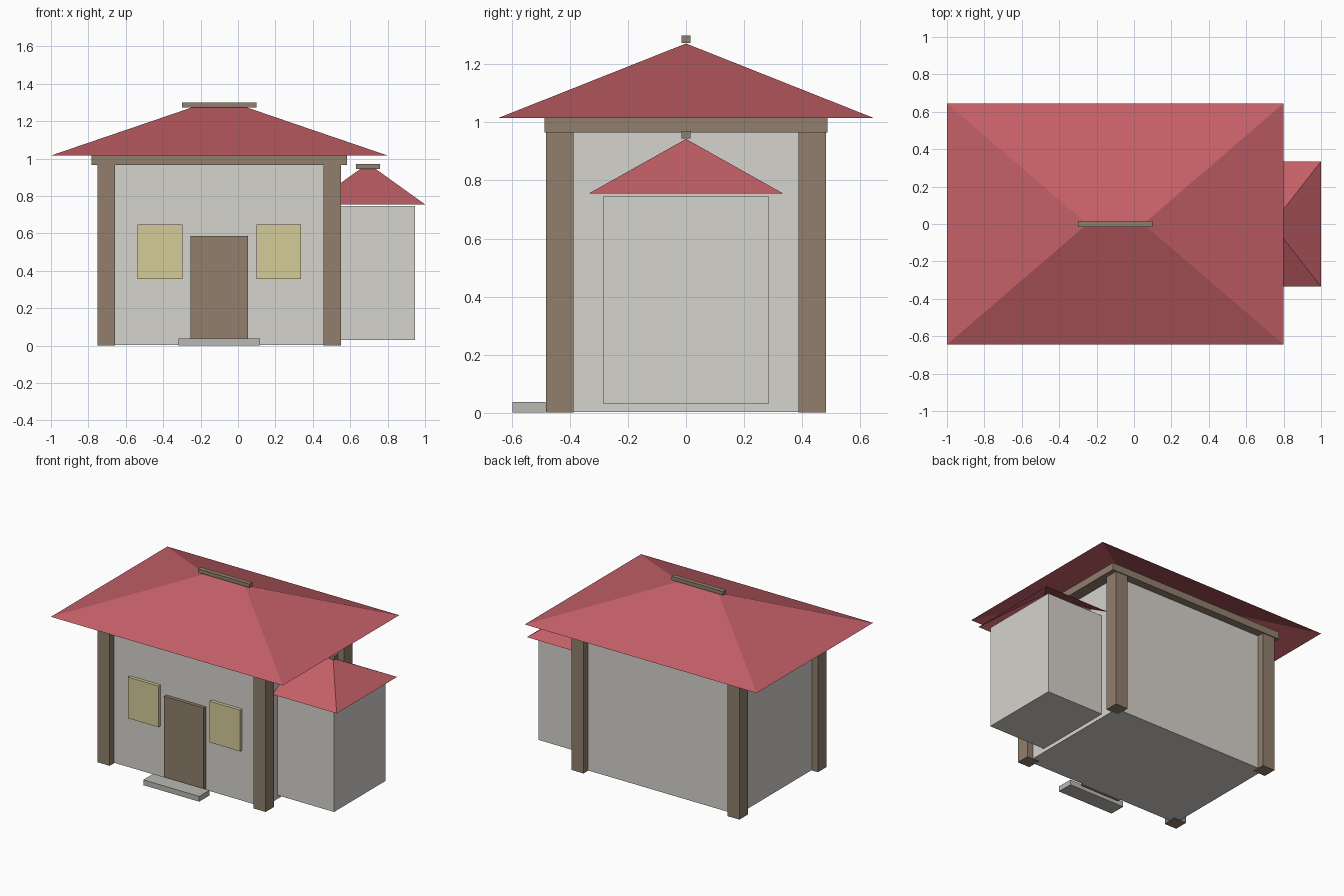
import bpy
import bmesh

cube = bpy.data.objects.get("Cube")
if cube:
    bpy.data.objects.remove(cube, do_unlink=True)


def material(name, rgb):
    """Flat material from 0-255 sRGB values."""
    lin = [((c / 255 + 0.055) / 1.055) ** 2.4 for c in rgb]
    mat = bpy.data.materials.new(name)
    mat.use_nodes = True
    mat.diffuse_color = (*lin, 1)
    bsdf = next(n for n in mat.node_tree.nodes if n.type == 'BSDF_PRINCIPLED')
    bsdf.inputs["Base Color"].default_value = (*lin, 1)
    bsdf.inputs["Roughness"].default_value = 0.9
    return mat


plaster = material("plaster", (214, 211, 205))
wood = material("wood", (145, 127, 109))
tile = material("roof_tile", (196, 96, 103))
glass = material("window_yellow", (213, 204, 153))
stone = material("step_stone", (186, 184, 178))


def finish(name, bm, mat):
    mesh = bpy.data.meshes.new(name)
    bm.to_mesh(mesh)
    bm.free()
    mesh.materials.append(mat)
    obj = bpy.data.objects.new(name, mesh)
    bpy.context.collection.objects.link(obj)
    return obj


def box(name, mat, xs, ys, zs):
    """Box given by its extent along each axis."""
    bm = bmesh.new()
    bmesh.ops.create_cube(bm, size=1)
    for v in bm.verts:
        for i, (low, high) in enumerate((xs, ys, zs)):
            v.co[i] = high if v.co[i] > 0 else low
    return finish(name, bm, mat)


def hip_roof(name, cx, half_x, half_y, half_ridge, z_eave, z_ridge):
    """Open hipped shell: two trapezoids and two triangles."""
    bm = bmesh.new()
    eave = [bm.verts.new((cx + sx * half_x, sy * half_y, z_eave))
            for sx, sy in ((-1, -1), (1, -1), (1, 1), (-1, 1))]
    left, right = [bm.verts.new((cx + s * half_ridge, 0, z_ridge)) for s in (-1, 1)]
    bm.faces.new((eave[0], eave[1], right, left))
    bm.faces.new((eave[1], eave[2], right))
    bm.faces.new((eave[2], eave[3], left, right))
    bm.faces.new((eave[3], eave[0], left))
    return finish(name, bm, tile)


# Main house
cx = -0.1
box("main_walls", plaster, (cx - 0.605, cx + 0.605), (-0.433, 0.433), (0.003, 0.97))
for sx, side in ((-1, "right"), (1, "left")):
    for sy, end in ((-1, "front"), (1, "back")):
        px, py = cx + sx * 0.605, sy * 0.435
        box(f"{end}_{side}_post", wood, (px - 0.047, px + 0.047),
            (py - 0.047, py + 0.047), (0, 0.97))
box("top_beam", wood, (cx - 0.683, cx + 0.683), (-0.488, 0.488), (0.965, 1.015))
hip_roof("main_roof", cx, 0.9, 0.645, 0.15, 1.016, 1.272)
box("main_ridge_cap", wood, (cx - 0.2, cx + 0.2), (-0.016, 0.016), (1.274, 1.3))

# Entrance and windows
box("door", wood, (cx - 0.153, cx + 0.153), (-0.458, -0.42), (0.004, 0.587))
box("door_step", stone, (cx - 0.217, cx + 0.217), (-0.597, -0.485), (0, 0.037))
for s, side in ((-1, "right"), (1, "left")):
    wx = cx + s * 0.317
    box(f"{side}_window", glass, (wx - 0.119, wx + 0.119), (-0.456, -0.42), (0.357, 0.646))

# Side annex
ax = 0.695
box("annex_walls", plaster, (ax - 0.25, ax + 0.25), (-0.285, 0.285), (0.03, 0.747))
hip_roof("annex_roof", ax, 0.305, 0.335, 0.043, 0.755, 0.943)
box("annex_ridge_cap", wood, (ax - 0.065, ax + 0.065), (-0.016, 0.016), (0.944, 0.97))
